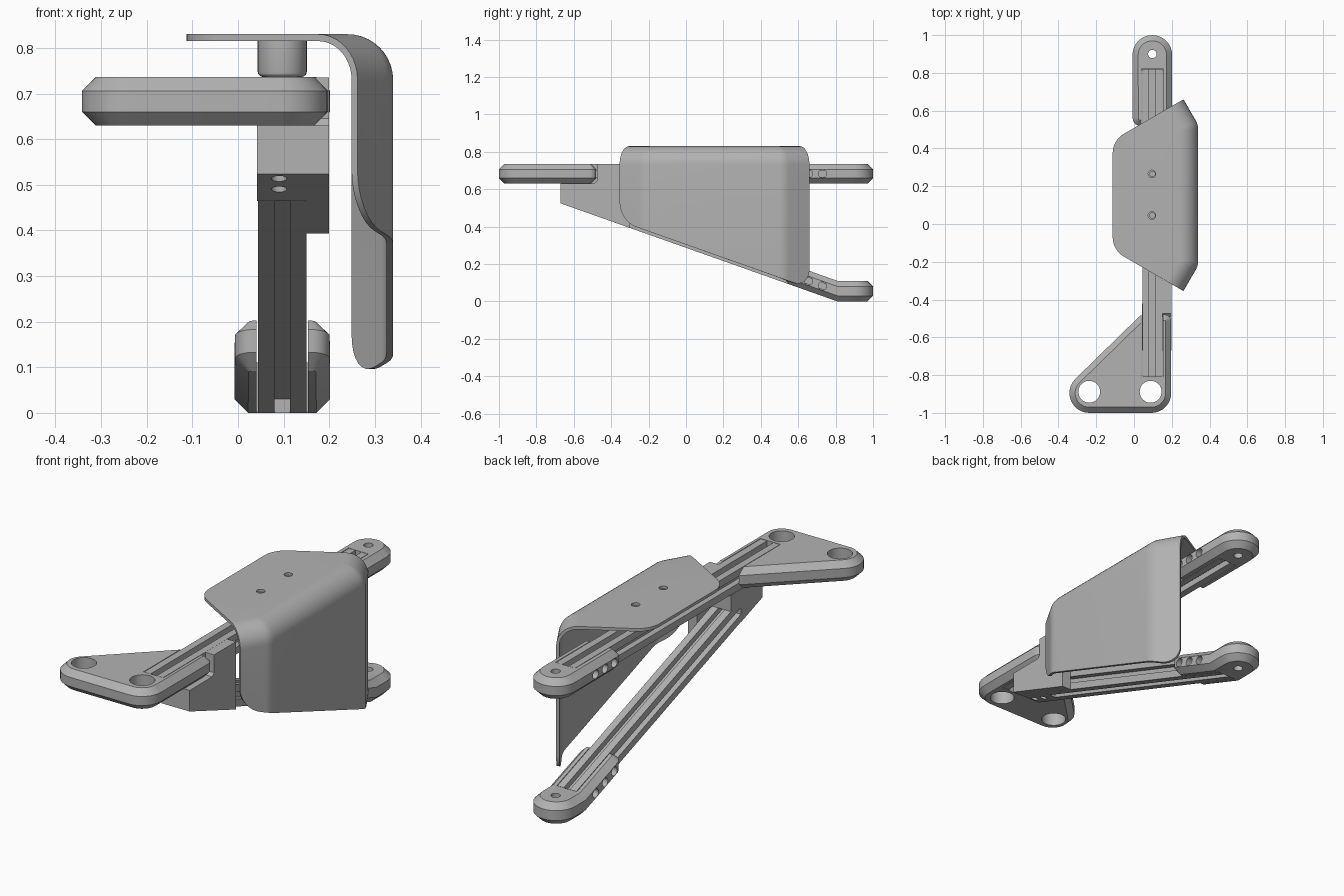
import bpy, bmesh, math
from mathutils import Vector

if "Cube" in bpy.data.objects:
    bpy.data.objects.remove(bpy.data.objects["Cube"])

XC = 0.097            # centre line of the rails
SLOPE = 0.354         # fall of the lower rail
KNEE = 0.81           # where the lower foot bends

grey = bpy.data.materials.new("metal_grey")
grey.diffuse_color = (0.45, 0.45, 0.45, 1)
grey.use_nodes = True
grey.node_tree.nodes["Principled BSDF"].inputs["Base Color"].default_value = grey.diffuse_color


def finish(name, bm):
    bmesh.ops.recalc_face_normals(bm, faces=bm.faces[:])
    me = bpy.data.meshes.new(name)
    bm.to_mesh(me)
    bm.free()
    me.materials.append(grey)
    ob = bpy.data.objects.new(name, me)
    bpy.context.collection.objects.link(ob)
    return ob


def activate(ob):
    bpy.ops.object.select_all(action='DESELECT')
    ob.select_set(True)
    bpy.context.view_layer.objects.active = ob


def smooth(ob):
    activate(ob)
    bpy.ops.object.shade_smooth_by_angle(angle=math.radians(28))


def shear(bm):
    # tilt everything in front of the knee upwards
    for v in bm.verts:
        if v.co.y < KNEE:
            v.co.z += (KNEE - v.co.y) * SLOPE


def prism(name, pts, a, b, axis, tilt=False):
    # extrude a 2D profile along x (y,z points) or along y (x,z points)
    bm = bmesh.new()
    make = (lambda p, t: (t, p[0], p[1])) if axis == 'x' else (lambda p, t: (p[0], t, p[1]))
    lo = [bm.verts.new(make(p, a)) for p in pts]
    hi = [bm.verts.new(make(p, b)) for p in pts]
    bm.faces.new(lo)
    bm.faces.new(hi[::-1])
    for i in range(len(pts)):
        j = (i + 1) % len(pts)
        bm.faces.new((lo[i], lo[j], hi[j], hi[i]))
    if tilt:
        shear(bm)
    return finish(name, bm)


def rod(name, loc, r, depth, axis='z', bevel=0.0):
    bm = bmesh.new()
    bmesh.ops.create_cone(bm, cap_ends=True, segments=32, radius1=r, radius2=r, depth=depth)
    if bevel:
        rim = [e for e in bm.edges if all(v.co.z < 0 for v in e.verts)]
        bmesh.ops.bevel(bm, geom=rim, offset=bevel, segments=3, profile=0.5, affect='EDGES')
    for v in bm.verts:
        c = v.co.copy()
        v.co = Vector(loc) + (Vector((c.z, c.x, c.y)) if axis == 'x' else c)
    return finish(name, bm)


def cut(ob, cutters):
    for c in cutters:
        c.hide_render = True
        m = ob.modifiers.new("cut", 'BOOLEAN')
        m.operation, m.solver, m.object = 'DIFFERENCE', 'EXACT', c
        activate(ob)
        bpy.ops.object.modifier_apply(modifier=m.name)
        bpy.data.objects.remove(c)


def foot(name, circles, z0, z1, c=0.03, tilt=False):
    # chamfered hull around a few corner circles
    bm = bmesh.new()
    for x, y, r in circles:
        for z, rr in ((z0, r - c), (z0 + c, r), (z1 - c, r), (z1, r - c)):
            for k in range(32):
                a = math.tau * k / 32
                bm.verts.new((x + rr * math.cos(a), y + rr * math.sin(a), z))
    bmesh.ops.convex_hull(bm, input=bm.verts[:])
    bmesh.ops.delete(bm, geom=[v for v in bm.verts if not v.link_faces], context='VERTS')
    bmesh.ops.dissolve_limit(bm, angle_limit=0.01, verts=bm.verts[:], edges=bm.edges[:])
    if tilt:
        bmesh.ops.bisect_plane(bm, geom=bm.verts[:] + bm.edges[:] + bm.faces[:],
                               plane_co=(0, KNEE, 0), plane_no=(0, 1, 0))
        shear(bm)
    return finish(name, bm)


def rail(name, y0, y1, zc, h, tilt=False):
    # square bar with a channel in each face
    w, s, d = 0.053, 0.017, 0.03
    quarter = [(w, -h), (w, -s), (w - d, -s), (w - d, s), (w, s), (w, h),
               (s, h), (s, h - d), (-s, h - d), (-s, h)]
    pts = quarter + [(-x, -z) for x, z in quarter]
    return prism(name, [(XC + x, zc + z) for x, z in pts], y0, y1, 'y', tilt)


def pocket(y0, y1, zc, tilt=False):
    w = 0.056
    return prism("pocket_cutter", [(XC - w, zc - .09), (XC + w, zc - .09),
                                   (XC + w, zc + .09), (XC - w, zc + .09)], y0, y1, 'y', tilt)


# Rails
rail("upper_rail", -0.81, 0.82, 0.683, 0.0525)
rail("lower_rail", -0.5, KNEE, 0.055, 0.055, True)

# Triangular front foot
front = foot("front_foot", [(-0.237, -0.895, .105), (0.092, -0.895, .105),
                            (0.162, -0.515, .035), (0.052, -0.515, .035)], 0.63, 0.736)
cut(front, [pocket(-0.812, -0.3, 0.683)]
    + [rod("bore", (x, -0.888, .683), .058, .4) for x in (-0.237, 0.088)]
    + [rod("bore", (0, y, .683), .022, 1, 'x') for y in (-0.735, -0.652, -0.57)])
smooth(front)

# Rear feet: straight on the upper rail, bent under the lower rail
ends = [(0.033, 0.56, .04), (0.161, 0.56, .04), (XC, 0.895, .105)]
for name, z0, z1, tilt in (("upper_rear_foot", 0.63, 0.736, False),
                           ("lower_rear_foot", 0.0, 0.11, True)):
    ob = foot(name, ends, z0, z1, tilt=tilt)
    zc = (z0 + z1) / 2
    stop = KNEE + 0.002 if tilt else 0.822
    cut(ob, [pocket(0.3, stop, zc, tilt), rod("bore", (XC, 0.9, zc), .022, .4)]
        + [rod("bore", (XC, y, zc + (KNEE - y) * SLOPE * tilt), .022, .5, 'x')
           for y in (0.58, 0.655, 0.73)])
    smooth(ob)

# Bracket joining the rails: filler wedge and side plate
wedge = prism("bracket_wedge", [(-.67, .524), (-.67, .63), (-.42, .63), (-.42, .546),
                                (-.5, .574), (-.5, .464)], XC - .055, XC + .053, 'x')
plate = prism("bracket_plate", [(-.67, .524), (-.67, .63), (-.49, .63), (-.475, .645),
                                (-.475, .735), (-.3, .735), (-.3, .393)], XC + .053, 0.199, 'x')
pins = [(-.575, .59), (-.49, .565), (-.41, .685), (-.39, .59), (-.41, .505)]
cut(plate, [rod("bore", (0.2, y, z), .011, .2, 'x') for y, z in pins])
cut(wedge, [rod("bore", (XC, y, z), .011, .4, 'x') for y, z in pins[:2]]
    + [rod("bore", (XC - .007, y, .52), .017, .12) for y in (-.574, -.64)])
smooth(wedge)
smooth(plate)

# Spacers between rail and cover
mounts = (0.045, 0.265)
for i, y in enumerate(mounts):
    sp = rod(f"spacer_{i + 1}", (XC, y, 0.7765), 0.054, 0.081, 'z', 0.012)
    cut(sp, [rod("bore", (XC, y, .79), .014, .1)])
    smooth(sp)

# Bent sheet cover: rim path (position, outward angle, bottom lift), mirrored about YM
YM, R, RB, RC, TOP = 0.1525, 0.1, 0.105, 0.1, 0.83
a30 = math.radians(30)
cx, cy = 0.34 - RB, -0.192
start = Vector((0.262, -0.355))
along = Vector((0.5, 0.866))
half = []
for k in range(9):
    b = math.pi / 2 * k / 8
    half.append((start + along * RC * (1 - math.cos(b)), -a30, RC * (1 - math.sin(b))))
for k in range(7):
    a = -a30 + a30 * k / 6
    half.append((Vector((cx + RB * math.cos(a), cy + RB * math.sin(a))), a, 0))
path = half + [(Vector((p.x, 2 * YM - p.y)), -a, l) for p, a, l in reversed(half)]

bm = bmesh.new()
cols = []
for p, a, lift in path:
    n = Vector((-math.cos(a), -math.sin(a)))
    col = [bm.verts.new((p.x, p.y, 0.41 - SLOPE * (p.y + 0.3) + lift))]
    for k in range(11):
        t = math.pi / 2 * k / 10
        q = p + n * R * (1 - math.cos(t))
        col.append(bm.verts.new((q.x, q.y, TOP - R + R * math.sin(t))))
    cols.append(col)
for c0, c1 in zip(cols, cols[1:]):
    for k in range(len(c0) - 1):
        bm.faces.new((c0[k], c1[k], c1[k + 1], c0[k + 1]))
rim = [c[-1] for c in cols]
for yc, a0 in ((2 * YM + 0.069, 120), (-0.069, 180)):
    for k in range(9):
        a = math.radians(a0 + 60 * k / 8)
        rim.append(bm.verts.new((0.007 + 0.12 * math.cos(a), yc + 0.12 * math.sin(a), TOP)))
bm.faces.new(rim)
cover = finish("cover", bm)
# keep the outside facing up before thickening inwards
if cover.data.polygons[-1].normal.z < 0:
    cover.data.flip_normals()
m = cover.modifiers.new("thickness", 'SOLIDIFY')
m.thickness, m.offset = 0.015, -1
activate(cover)
bpy.ops.object.modifier_apply(modifier=m.name)
cut(cover, [rod("bore", (XC - .002, y, TOP), .02, .1) for y in mounts])
smooth(cover)
